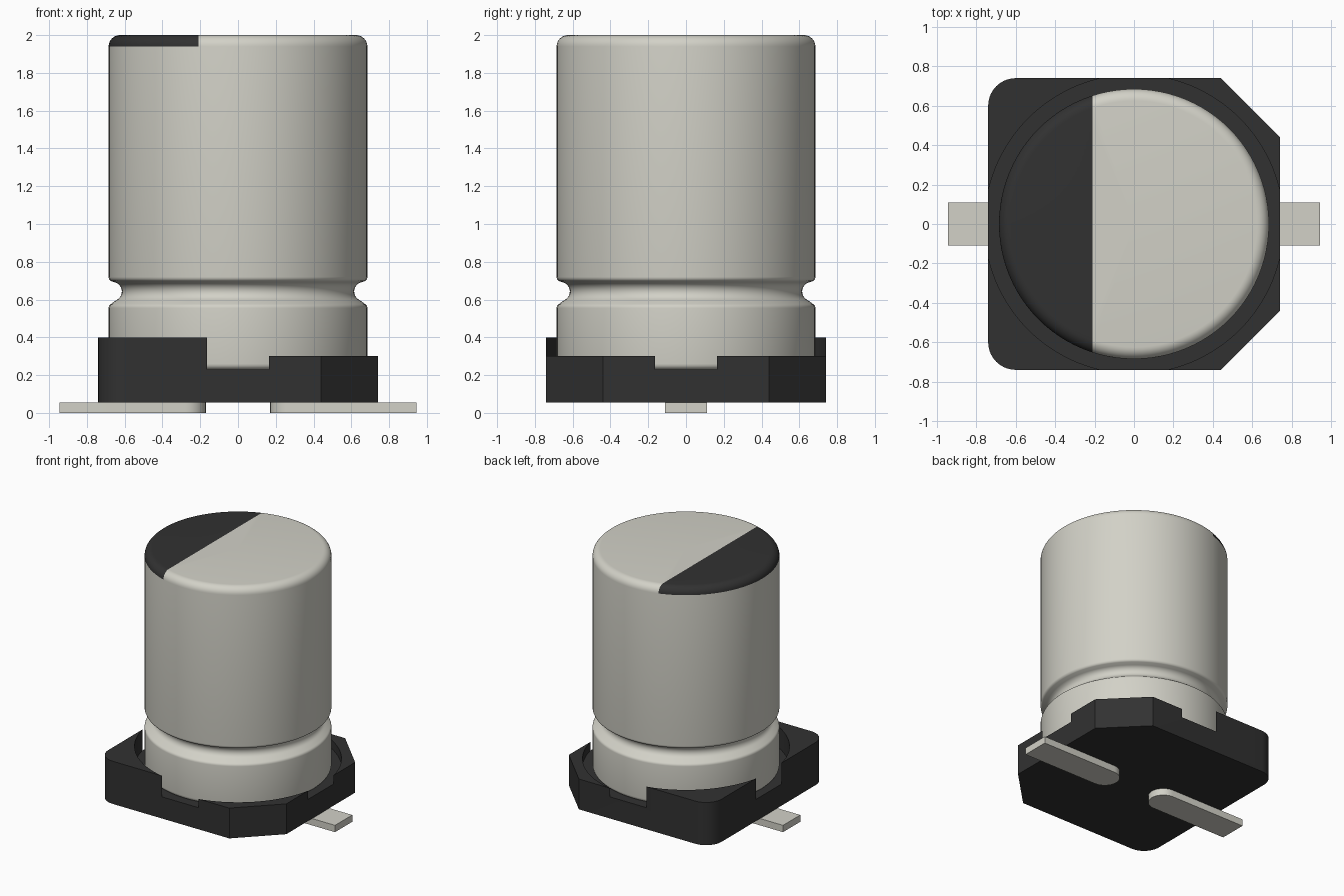
import bpy, bmesh
from math import sin, cos, pi, radians
from mathutils import Vector

old = bpy.data.objects.get("Cube")
if old:
    bpy.data.objects.remove(old, do_unlink=True)


def material(name, color):
    m = bpy.data.materials.new(name)
    m.use_nodes = True
    m.diffuse_color = (*color, 1)
    m.node_tree.nodes["Principled BSDF"].inputs["Base Color"].default_value = (*color, 1)
    return m


METAL = material("pale_metal", (0.645, 0.638, 0.572))
BLACK = material("black_plastic", (0.031, 0.031, 0.031))


def arc(cx, cz, r, start, end, steps):
    """Points on a circular arc, angles in degrees."""
    angles = [radians(start + (end - start) * i / steps) for i in range(steps + 1)]
    return [(cx + r * cos(a), cz + r * sin(a)) for a in angles]


def finish(name, bm, mats, angle=30):
    bmesh.ops.recalc_face_normals(bm, faces=bm.faces)
    mesh = bpy.data.meshes.new(name)
    bm.to_mesh(mesh)
    bm.free()
    obj = bpy.data.objects.new(name, mesh)
    bpy.context.collection.objects.link(obj)
    for m in mats:
        mesh.materials.append(m)
    bpy.ops.object.select_all(action='DESELECT')
    obj.select_set(True)
    bpy.context.view_layer.objects.active = obj
    bpy.ops.object.shade_smooth_by_angle(angle=radians(angle))
    return obj


def prism(name, outline, z0, z1, mat):
    """Extrude a flat outline from z0 to z1."""
    bm = bmesh.new()
    face = bm.faces.new([bm.verts.new((x, y, z0)) for x, y in outline])
    out = bmesh.ops.extrude_face_region(bm, geom=[face])
    verts = [v for v in out["geom"] if isinstance(v, bmesh.types.BMVert)]
    bmesh.ops.translate(bm, verts=verts, vec=(0, 0, z1 - z0))
    return finish(name, bm, [mat])


def cut(obj, cutter):
    mod = obj.modifiers.new("cut", 'BOOLEAN')
    mod.operation = 'DIFFERENCE'
    mod.solver = 'EXACT'
    mod.object = cutter
    bpy.context.view_layer.objects.active = obj
    bpy.ops.object.modifier_apply(modifier=mod.name)
    bpy.data.objects.remove(cutter, do_unlink=True)


# Base: square with two rounded and two chamfered corners
HALF, CHAMFER, ROUND = 0.74, 0.30, 0.14
inner = HALF - ROUND
outline = [(HALF - CHAMFER, -HALF), (HALF, CHAMFER - HALF),
           (HALF, HALF - CHAMFER), (HALF - CHAMFER, HALF)]
outline += arc(-inner, inner, ROUND, 90, 180, 10)
outline += arc(-inner, -inner, ROUND, 180, 270, 10)
base = prism("base", outline, 0.055, 0.40, BLACK)

# Lower the chamfered half, then bore the seat, which opens each side wall
step = [(0, -1), (1, -1), (1, 1), (0, 1)]
cut(base, prism("step_cutter", step, 0.30, 0.60, BLACK))
bore = arc(0, 0, 0.758, 0, 360, 128)[:-1]
cut(base, prism("bore_cutter", bore, 0.23, 0.60, BLACK))
bpy.ops.object.select_all(action='DESELECT')
base.select_set(True)
bpy.ops.object.shade_smooth_by_angle(angle=radians(30))

# Can: spun profile with rounded rims and a crimped groove
R = 0.685
profile = [(0, 0.23)]
profile += arc(R - 0.03, 0.26, 0.03, -90, 0, 5)
profile += arc(R - 0.025, 0.555, 0.025, 0, 60, 4)
profile += arc(0.665, 0.643, 0.05, 245, 115, 10)
profile += arc(R - 0.025, 0.72, 0.025, -60, 0, 4)
profile += arc(R - 0.06, 1.94, 0.06, 0, 90, 8)
profile += [(0, 2.0)]

bm = bmesh.new()
verts = [bm.verts.new((r, 0, z)) for r, z in profile]
edges = [bm.edges.new(pair) for pair in zip(verts, verts[1:])]
bmesh.ops.spin(bm, geom=verts + edges, cent=(0, 0, 0), axis=(0, 0, 1),
               angle=2 * pi, steps=96, use_duplicate=False)
bmesh.ops.remove_doubles(bm, verts=bm.verts, dist=0.0005)

# Polarity mark: black segment of the top and its rounded rim
MARK_X, MARK_Z = -0.21, 1.94
top = [f for f in bm.faces if f.calc_center_median().z > MARK_Z]
geom = top + list({e for f in top for e in f.edges}) + list({v for f in top for v in f.verts})
bmesh.ops.bisect_plane(bm, geom=geom, dist=0.0001,
                       plane_co=Vector((MARK_X, 0, 0)), plane_no=Vector((1, 0, 0)))
for f in bm.faces:
    c = f.calc_center_median()
    f.material_index = int(c.z > MARK_Z and c.x < MARK_X)
finish("can", bm, [METAL, BLACK], 40)

# Leads: flat strips with rounded inner ends
for name, side in (("left_lead", 1), ("right_lead", -1)):
    w = 0.11
    strip = [(0.945, -w), (0.945, w)] + arc(0.17 + w, 0, w, 90, 270, 16)
    prism(name, [(side * x, y) for x, y in strip], 0, 0.055, METAL)
